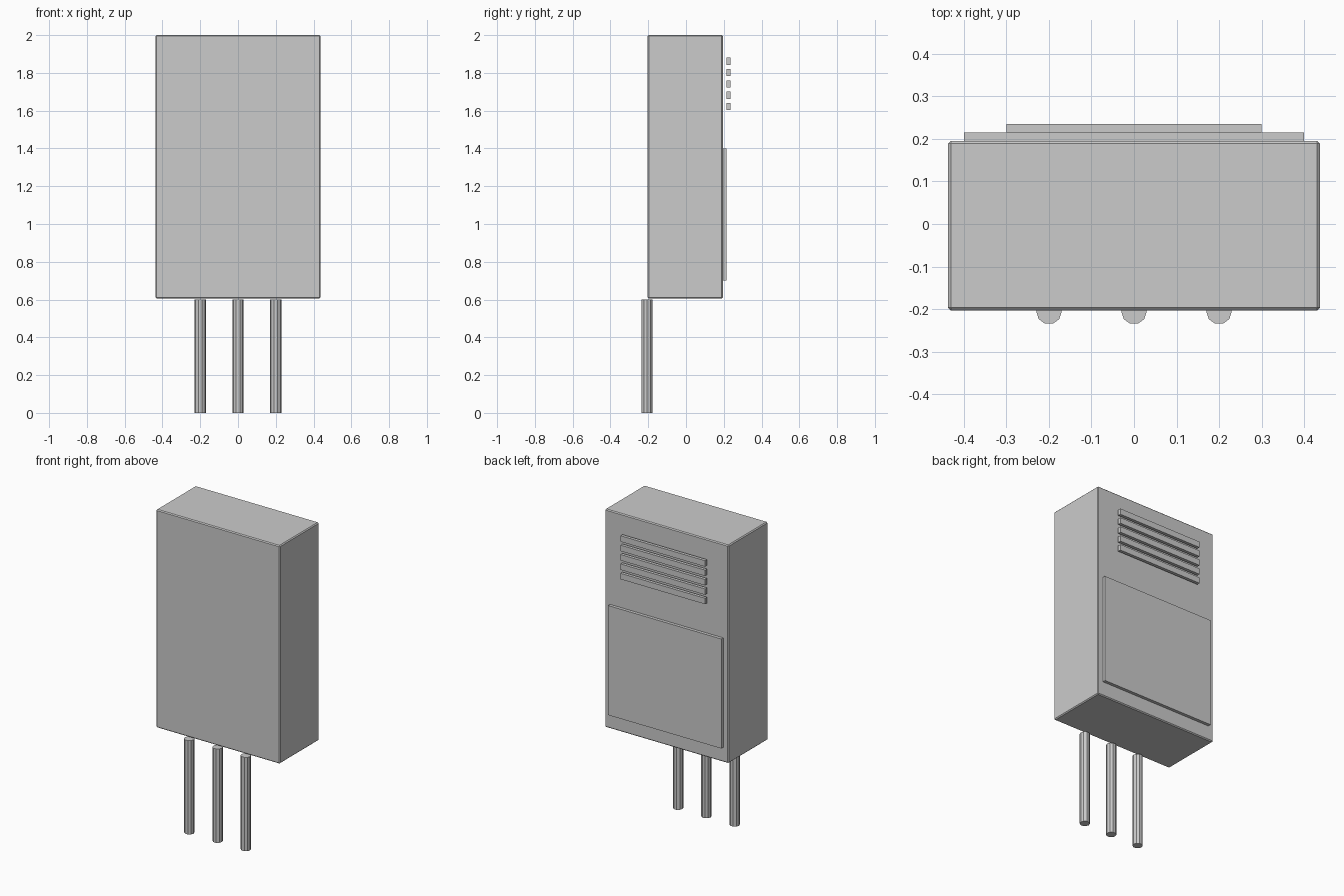
import bpy
import math

cube = bpy.data.objects.get("Cube")
if cube:
    bpy.data.objects.remove(cube, do_unlink=True)

GREY = (0.6, 0.6, 0.6, 1.0)
grey = bpy.data.materials.new("plain grey")
grey.use_nodes = True
grey.diffuse_color = GREY
grey.node_tree.nodes["Principled BSDF"].inputs["Base Color"].default_value = GREY


def box(name, low, high, bevel=0.0):
    """Axis-aligned box between two corners, with an optional chamfer."""
    centre = [(a + b) / 2 for a, b in zip(low, high)]
    bpy.ops.mesh.primitive_cube_add(size=1, location=centre)
    obj = bpy.context.object
    obj.name = name
    obj.scale = [b - a for a, b in zip(low, high)]
    bpy.ops.object.transform_apply(location=False, rotation=False, scale=True)
    obj.data.materials.append(grey)
    if bevel:
        mod = obj.modifiers.new("edge chamfer", 'BEVEL')
        mod.width = bevel
        mod.segments = 1
    return obj


# Main housing with finely chamfered edges
BACK = 0.195
box("housing", (-0.437, -0.203, 0.606), (0.437, BACK, 2.0), 0.006)

# Raised cover plate on the back
box("back_plate", (-0.4, BACK - 0.005, 0.7), (0.4, BACK + 0.02, 1.4))

# Vent slats standing just off the back face
for i in range(5):
    z = 1.622 + 0.06 * i
    box(f"vent_slat_{i + 1}", (-0.3, BACK + 0.02, z - 0.019),
        (0.3, BACK + 0.04, z + 0.019))

# Three ten-sided legs under the front edge
for side, x in (("right", -0.2), ("middle", 0.0), ("left", 0.2)):
    bpy.ops.mesh.primitive_cylinder_add(
        vertices=10, radius=0.03, depth=0.6,
        location=(x, -0.206, 0.3), rotation=(0, 0, math.radians(18)))
    leg = bpy.context.object
    leg.name = f"{side}_leg"
    leg.data.materials.append(grey)
